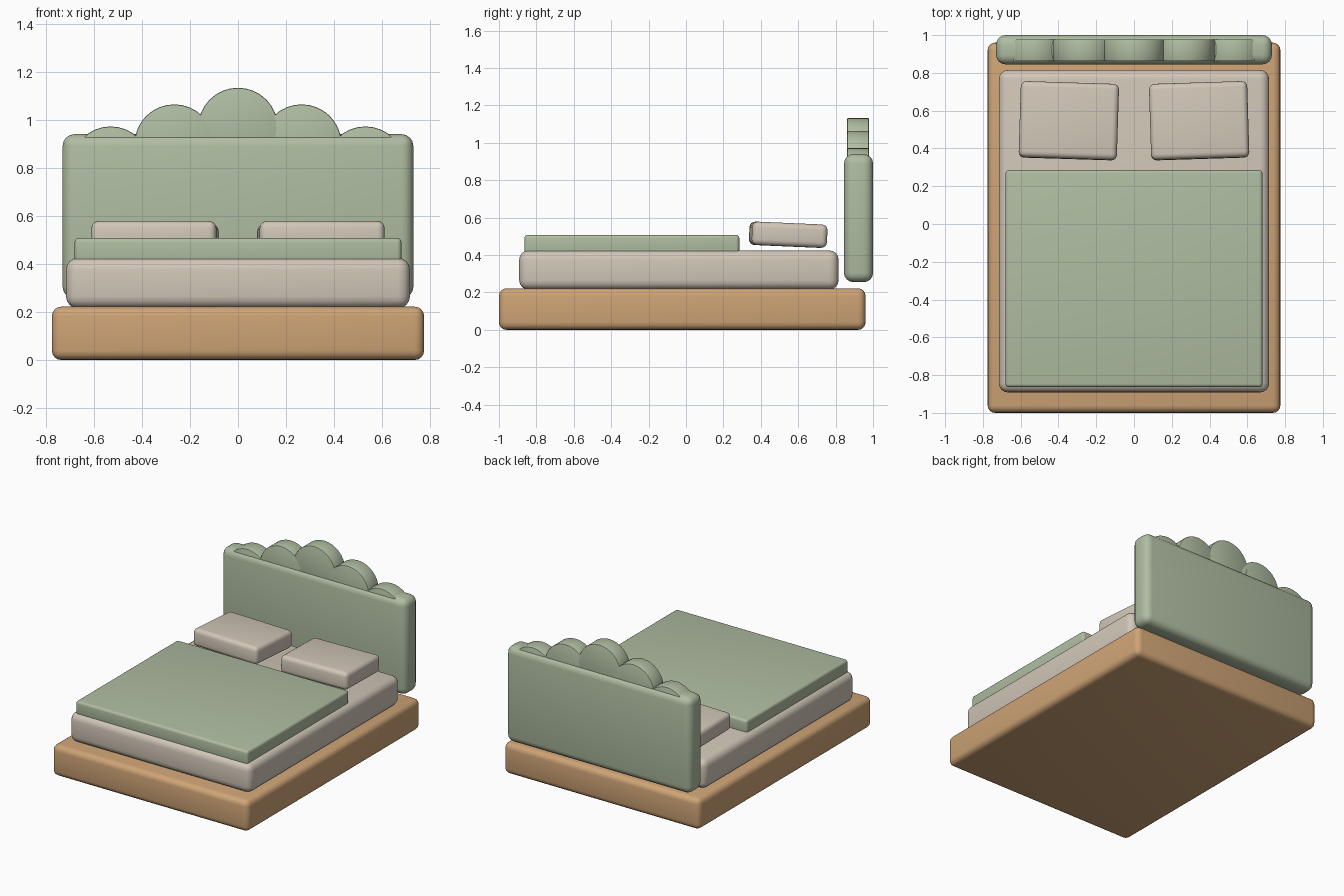
import bpy, math

if "Cube" in bpy.data.objects:
    bpy.data.objects.remove(bpy.data.objects["Cube"])


def material(name, color):
    m = bpy.data.materials.new(name)
    m.diffuse_color = (*color, 1)
    m.use_nodes = True
    m.node_tree.nodes["Principled BSDF"].inputs["Base Color"].default_value = m.diffuse_color
    return m


SAGE = material("sage_green", (0.43, 0.51, 0.36))
LINEN = material("warm_linen", (0.64, 0.57, 0.48))
WOOD = material("light_wood", (0.62, 0.37, 0.18))


def finish(obj, name, mat, bevel, segments=4):
    """Name, colour, round and smooth a part."""
    obj.name = name
    obj.data.materials.append(mat)
    mod = obj.modifiers.new("rounding", 'BEVEL')
    mod.width = bevel
    mod.segments = segments
    mod.limit_method = 'ANGLE'
    mod.angle_limit = math.radians(40)
    bpy.ops.object.modifier_apply(modifier=mod.name)
    bpy.ops.object.shade_smooth_by_angle(angle=math.radians(35))
    return obj


def rounded_box(name, mat, lo, hi, bevel, rotation=(0, 0, 0)):
    size = [b - a for a, b in zip(lo, hi)]
    bpy.ops.mesh.primitive_cube_add(size=1, location=[(a + b) / 2 for a, b in zip(lo, hi)])
    obj = bpy.context.object
    obj.scale = size
    bpy.ops.object.transform_apply(location=False, rotation=False, scale=True)
    finish(obj, name, mat, bevel)
    obj.rotation_euler = rotation
    return obj


# Bed base, mattress and blanket
rounded_box("bed_base", WOOD, (-0.775, -1.0, 0.0), (0.775, 0.96, 0.222), 0.04)
rounded_box("mattress", LINEN, (-0.716, -0.892, 0.215), (0.716, 0.816, 0.425), 0.05)
rounded_box("blanket", SAGE, (-0.68, -0.864, 0.405), (0.68, 0.285, 0.508), 0.018)

# Two pillows, mirrored, slightly turned and tipped
for side, label in ((-1, "left"), (1, "right")):
    cx = side * 0.345
    rounded_box("pillow_" + label, LINEN,
                (cx - 0.26, 0.345, 0.446), (cx + 0.26, 0.748, 0.571), 0.03,
                (math.radians(-2.5), 0, math.radians(side * 1.8)))

# Headboard panel
rounded_box("headboard", SAGE, (-0.73, 0.845, 0.255), (0.73, 1.0, 0.94), 0.05)

# Row of round scallops stepping up to the middle
for i in range(-2, 3):
    z = (0.967, 0.898, 0.806)[abs(i)]
    bpy.ops.mesh.primitive_cylinder_add(vertices=32, radius=0.166, depth=0.116,
                                        location=(i * 0.265, 0.92, z),
                                        rotation=(math.pi / 2, 0, 0))
    finish(bpy.context.object, "scallop_%d" % (i + 3), SAGE, 0.006, 2)
